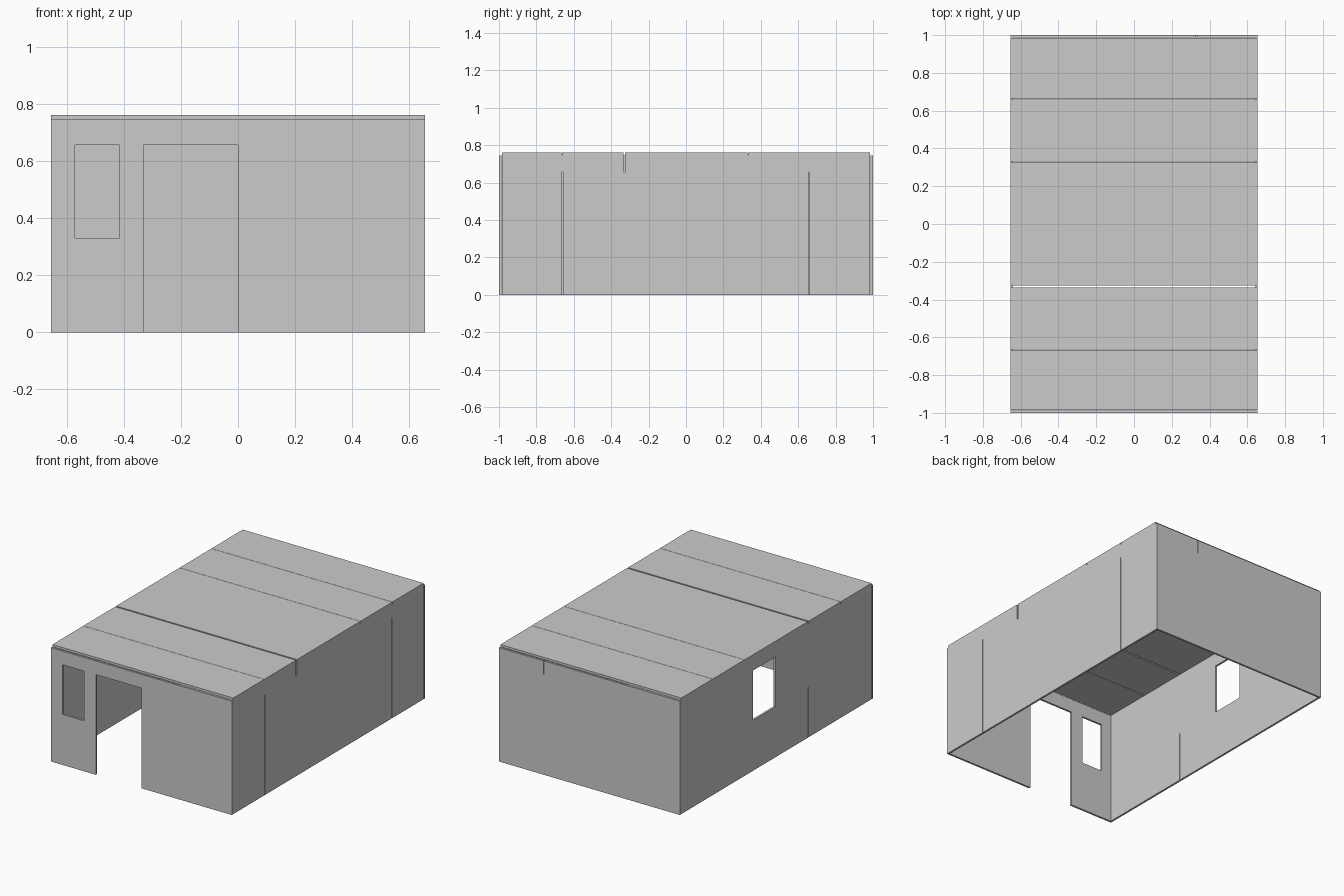
import bpy, bmesh
from mathutils import Matrix, Vector

if "Cube" in bpy.data.objects:
    bpy.data.objects.remove(bpy.data.objects["Cube"])

HX, HY = 0.655, 1.0      # half footprint
T = 0.013                # panel thickness
S, L, H, TOP = 0.33, 0.656, 0.745, 0.76   # sill, lintel, wall top, roof top
G = 0.002                # half width of an open joint
IY = HY - T - G          # end of side walls and roof


def panels(name, boxes):
    """One object made of box panels given as (x0, x1, y0, y1, z0, z1)."""
    bm = bmesh.new()
    for x0, x1, y0, y1, z0, z1 in boxes:
        c = Vector((x0 + x1, y0 + y1, z0 + z1)) / 2
        m = Matrix.Translation(c) @ Matrix.Diagonal((x1 - x0, y1 - y0, z1 - z0, 1))
        bmesh.ops.create_cube(bm, size=1, matrix=m)
    me = bpy.data.meshes.new(name)
    bm.to_mesh(me)
    bm.free()
    ob = bpy.data.objects.new(name, me)
    bpy.context.collection.objects.link(ob)
    return ob


def end_wall(name, y0, rects):
    panels(name, [(a, b, y0, y0 + T, z0, z1) for a, b, z0, z1 in rects])


def side_wall(name, x0, rects):
    panels(name, [(x0, x0 + T, a, b, z0, z1) for a, b, z0, z1 in rects])


# Front wall with doorway and window
end_wall("front_wall", -HY, [
    (-HX, -0.33, 0, S), (-HX, -0.57, S, L), (-0.415, -0.33, S, L),
    (0, HX, 0, S), (0, HX, S, L), (-HX, HX, L, H)])

# Back wall with a slot in the header
end_wall("back_wall", HY - T, [
    (-HX, HX, 0, S), (-HX, HX, S, L),
    (-HX, 0.327, L, H), (0.333, HX, L, H)])

# Right wall: joints between panels, header split by a slot
right = [(-IY, -0.335, L, H), (-0.325, IY, L, H)]
for z0, z1 in ((0, S), (S, L)):
    right += [(-IY, -0.66 - G, z0, z1), (-0.66 + G, 0.656 - G, z0, z1),
              (0.656 + G, IY, z0, z1)]
side_wall("right_wall", HX - T, right)

# Left wall with window
side_wall("left_wall", -HX, [
    (-IY, -0.33 - G, 0, S), (-0.33 + G, 0, 0, S), (0, IY, 0, S),
    (-IY, 0.01, S, L), (0.24, IY, S, L), (-IY, IY, L, H)])

# Roof panels in rows, with one wider gap
rows = [(-IY, -0.665 - G / 2), (-0.665 + G / 2, -0.335), (-0.325, 0.33 - G / 2),
        (0.33 + G / 2, 0.66 - G / 2), (0.66 + G / 2, IY)]
cols = [(-HX, -0.33), (-0.33, 0), (0, HX)]
panels("roof", [(a, b, c, d, H, TOP) for a, b in cols for c, d in rows])
